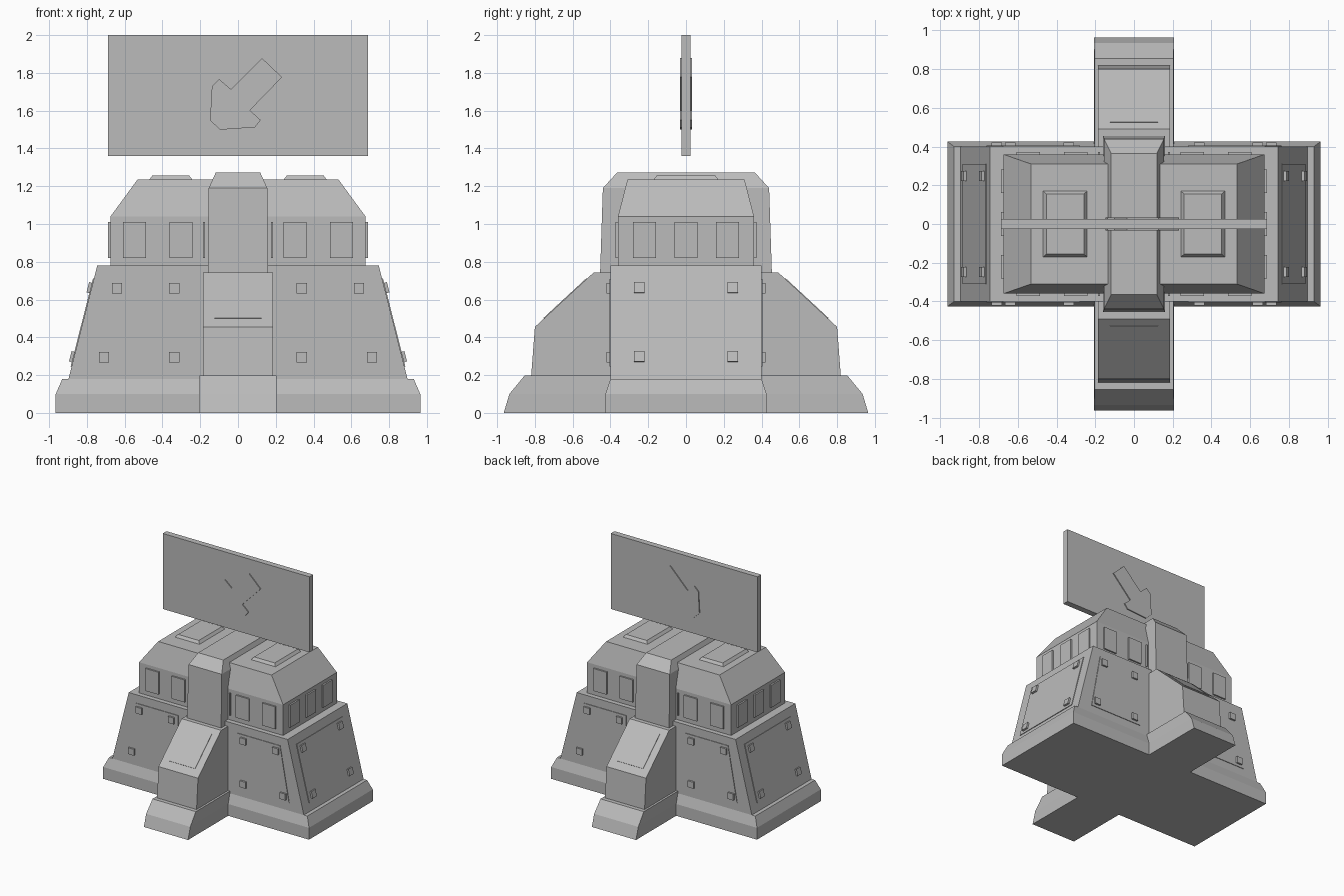
import bpy, bmesh
from mathutils import Vector

if "Cube" in bpy.data.objects:
    bpy.data.objects.remove(bpy.data.objects["Cube"], do_unlink=True)

stone = bpy.data.materials.new("plain_grey")
stone.use_nodes = True
GREY = (0.5, 0.5, 0.5, 1)
stone.diffuse_color = GREY
stone.node_tree.nodes["Principled BSDF"].inputs["Base Color"].default_value = GREY


def skin(name, rings):
    """Join a stack of matching rings into one closed flat-shaded solid."""
    bm = bmesh.new()
    loops = [[bm.verts.new(p) for p in ring] for ring in rings]
    n = len(loops[0])
    for a, b in zip(loops, loops[1:]):
        for i in range(n):
            j = (i + 1) % n
            bm.faces.new((a[i], a[j], b[j], b[i]))
    bm.faces.new(loops[0])
    bm.faces.new(loops[-1])
    bmesh.ops.recalc_face_normals(bm, faces=bm.faces)
    mesh = bpy.data.meshes.new(name)
    bm.to_mesh(mesh)
    bm.free()
    mesh.materials.append(stone)
    obj = bpy.data.objects.new(name, mesh)
    bpy.context.collection.objects.link(obj)
    return obj


def stack(name, levels, cx=0):
    """Rectangular levels given as (height, half width, half depth)."""
    return skin(name, [[(cx - w, -d, z), (cx + w, -d, z), (cx + w, d, z), (cx - w, d, z)]
                       for z, w, d in levels])


def plate(name, points, normal, rise):
    """Thin slab standing proud of a surface."""
    n = Vector(normal).normalized()
    pts = [Vector(p) for p in points]
    return skin(name, [[p - n * 0.01 for p in pts], [p + n * rise for p in pts]])


# Crossed plinths
stack("wide_plinth", [(0, 0.965, 0.427), (0.1, 0.965, 0.427), (0.18, 0.93, 0.4)])
stack("deep_plinth", [(0, 0.207, 0.965), (0.1, 0.207, 0.935), (0.197, 0.203, 0.855)])

# Main masses
stack("lower_body", [(0.17, 0.9, 0.4), (0.78, 0.745, 0.4)])
stack("upper_block", [(0.77, 0.675, 0.36), (1.04, 0.675, 0.36), (1.235, 0.532, 0.31)])
stack("buttress", [(0.19, 0.185, 0.82), (0.455, 0.185, 0.8), (0.742, 0.185, 0.49)])
stack("roof_ridge", [(0.73, 0.16, 0.455), (1.19, 0.155, 0.44), (1.272, 0.118, 0.365)])


def slope_x(z):
    return 0.9 - (z - 0.17) * 0.254


def slope_y(z):
    return 0.8 - (z - 0.455) * 1.08


LOW, HIGH = 0.245, 0.71
for s in (-1, 1):
    # Raised pads on the roof
    stack("roof_pad", [(1.225, 0.122, 0.178), (1.257, 0.097, 0.155)], s * 0.356)

    # End panels with four bolts, lying on the sloped ends
    tilt = (s, 0, 0.254)
    plate("end_panel", [(s * slope_x(z), y, z) for y, z in
                        ((-0.31, LOW), (0.31, LOW), (0.31, HIGH), (-0.31, HIGH))], tilt, 0.005)
    for y in (-0.248, 0.248):
        for z in (0.295, 0.66):
            plate("end_bolt", [(s * slope_x(z + b), y + a, z + b) for a, b in
                               ((-0.027, -0.027), (0.027, -0.027), (0.027, 0.027), (-0.027, 0.027))],
                  tilt, 0.02)

    # Ribs on the ends of the upper block
    for y in (-0.22, 0, 0.22):
        plate("end_rib", [(s * 0.675, y + a, z) for a, z in
                          ((-0.061, 0.82), (0.061, 0.82), (0.061, 1.01), (-0.061, 1.01))],
              (s, 0, 0), 0.013)

    # Buttress panels, on the slope and on the upright foot
    plate("buttress_panel", [(x, s * slope_y(z), z) for x, z in
                             ((-0.125, 0.5), (0.125, 0.5), (0.125, HIGH), (-0.125, HIGH))],
          (0, s, 1.08), 0.004)

    for t in (-1, 1):
        face = (0, t, 0)
        # Tapered face panels with four bolts
        plate("face_panel", [(s * x, t * 0.4, z) for x, z in
                             ((0.28, LOW), (0.762, LOW), (0.677, HIGH), (0.28, HIGH))], face, 0.005)
        for x, z in ((0.337, 0.295), (0.71, 0.295), (0.337, 0.66), (0.64, 0.66)):
            plate("face_bolt", [(s * (x + a), t * 0.4, z + b) for a, b in
                                ((-0.027, -0.027), (0.027, -0.027), (0.027, 0.027), (-0.027, 0.027))],
                  face, 0.02)
        # Ribs on the faces of the upper block
        for x in (0.18, 0.301, 0.547):
            half = 0.061 if x > 0.2 else 0.005
            plate("face_rib", [(s * (x + a), t * 0.36, z) for a, z in
                               ((-half, 0.82), (half, 0.82), (half, 1.01), (-half, 1.01))],
                  face, 0.013)

# Floating sign board with an arrow showing on both sides
stack("sign_board", [(1.36, 0.688, 0.025), (2, 0.688, 0.025)])
arrow = [(0.127, 1.878), (0.233, 1.777), (0.063, 1.602), (0.12, 1.55), (0.09, 1.512),
         (-0.095, 1.499), (-0.148, 1.549), (-0.138, 1.729), (-0.1, 1.767), (-0.037, 1.713)]
skin("sign_arrow", [[(x, y, z) for x, z in arrow] for y in (-0.033, 0.033)])
